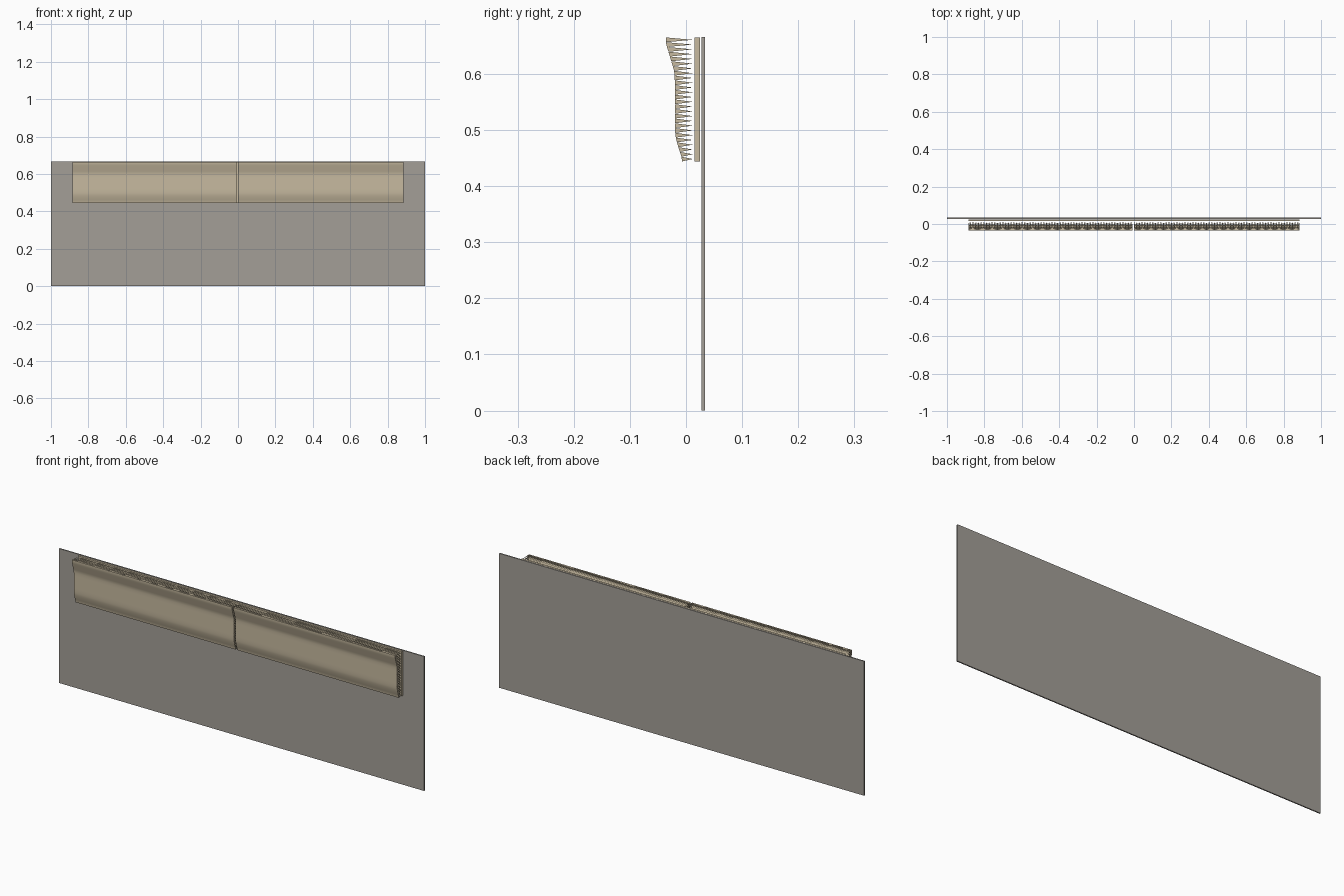
import bpy, bmesh

if "Cube" in bpy.data.objects:
    bpy.data.objects.remove(bpy.data.objects["Cube"])


def material(name, rgb):
    m = bpy.data.materials.new(name)
    m.diffuse_color = (*rgb, 1)
    m.use_nodes = True
    m.node_tree.nodes["Principled BSDF"].inputs["Base Color"].default_value = m.diffuse_color
    return m


GREY = material("warm grey", (0.37, 0.345, 0.31))
BEIGE = material("beige fabric", (0.57, 0.49, 0.35))


def finish(name, bm, mat, smooth=False):
    me = bpy.data.meshes.new(name)
    bm.to_mesh(me)
    bm.free()
    me.materials.append(mat)
    for p in me.polygons:
        p.use_smooth = smooth
    ob = bpy.data.objects.new(name, me)
    bpy.context.collection.objects.link(ob)
    return ob


def box(name, lo, hi, mat):
    bm = bmesh.new()
    bmesh.ops.create_cube(bm, size=1)
    for v in bm.verts:
        v.co = [(a + b) / 2 + c * (b - a) for a, b, c in zip(lo, hi, v.co)]
    return finish(name, bm, mat)


# Padded profile: (height, depth of the front face)
PROFILE = [(0.444, -0.007), (0.452, -0.008), (0.47, -0.014), (0.49, -0.019),
           (0.51, -0.02), (0.59, -0.02), (0.605, -0.021), (0.625, -0.027),
           (0.645, -0.033), (0.655, -0.036), (0.665, -0.036)]
Z0, Z1 = 0.444, 0.665
ROWS, COLS = 26, 104
TIP_Y = 0.012


def depth(z):
    for (za, ya), (zb, yb) in zip(PROFILE, PROFILE[1:]):
        if z <= zb:
            return ya + (yb - ya) * (z - za) / (zb - za)
    return PROFILE[-1][1]


def cushion(name, x0, x1):
    zs = [Z0 + (Z1 - Z0) * i / ROWS for i in range(ROWS + 1)]
    xs = [x0 + (x1 - x0) * i / COLS for i in range(COLS + 1)]
    # Smooth front sheet
    bm = bmesh.new()
    rows = [[bm.verts.new((x, depth(z), z)) for x in (x0, x1)] for z in zs]
    for a, b in zip(rows, rows[1:]):
        bm.faces.new((a[0], a[1], b[1], b[0]))
    finish(name + "_front", bm, BEIGE, True)

    # Fringe of pointed folds reaching back from all four borders
    bm = bmesh.new()

    def tooth(a, b):
        tip = ((a[0] + b[0]) / 2, TIP_Y, (a[2] + b[2]) / 2)
        bm.faces.new([bm.verts.new(p) for p in (a, b, tip)])

    for x in (x0, x1):
        for za, zb in zip(zs, zs[1:]):
            pair = [(x, depth(za), za), (x, depth(zb), zb)]
            tooth(*(pair if x == x0 else pair[::-1]))
    for z in (Z0, Z1):
        for xa, xb in zip(xs, xs[1:]):
            pair = [(xa, depth(z), z), (xb, depth(z), z)]
            tooth(*(pair if z == Z1 else pair[::-1]))
    finish(name + "_fringe", bm, BEIGE)


# Wall panel and backing board
box("wall_panel", (-1, 0.028, 0), (1, 0.034, 0.666), GREY)
box("backing_board", (-0.886, 0.015, Z0), (0.886, 0.025, Z1), BEIGE)

# Two cushions with a narrow seam
cushion("left_cushion", -0.886, -0.008)
cushion("right_cushion", 0.0, 0.886)
